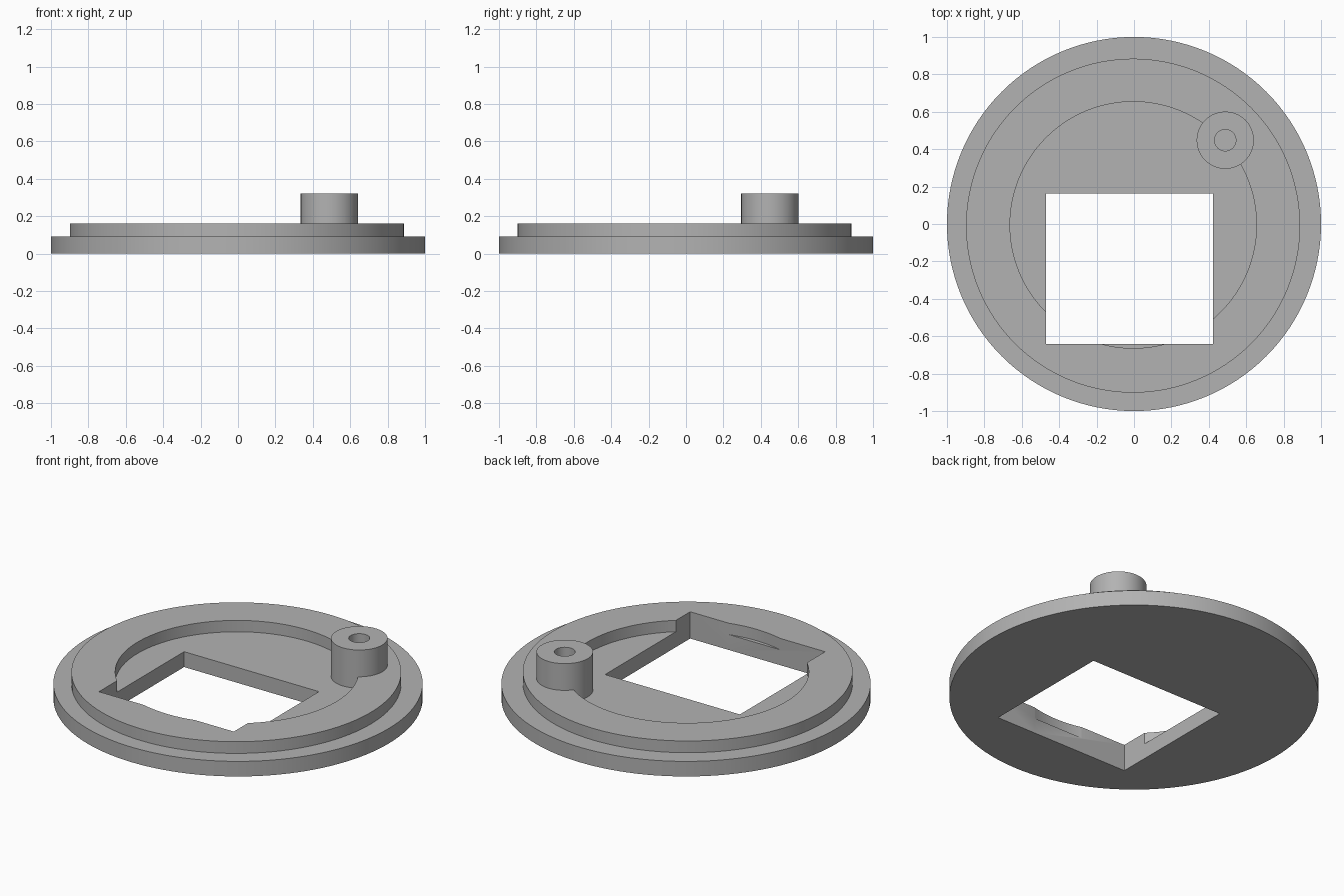
import bpy

old = bpy.data.objects.get("Cube")
if old:
    bpy.data.objects.remove(old, do_unlink=True)

grey = bpy.data.materials.new("plain_grey")
grey.use_nodes = True
colour = (0.45, 0.45, 0.45, 1)
grey.diffuse_color = colour
grey.node_tree.nodes["Principled BSDF"].inputs["Base Color"].default_value = colour


def finish(obj, name):
    obj.name = name
    obj.data.materials.append(grey)
    return obj


def cylinder(name, x, y, radius, z0, z1, sides=128):
    bpy.ops.mesh.primitive_cylinder_add(
        vertices=sides, radius=radius, depth=z1 - z0, location=(x, y, (z0 + z1) / 2))
    return finish(bpy.context.object, name)


def box(name, x0, x1, y0, y1, z0, z1):
    bpy.ops.mesh.primitive_cube_add(
        size=1, location=((x0 + x1) / 2, (y0 + y1) / 2, (z0 + z1) / 2))
    obj = bpy.context.object
    obj.scale = (x1 - x0, y1 - y0, z1 - z0)
    bpy.ops.object.transform_apply(location=False, rotation=False, scale=True)
    return finish(obj, name)


def combine(target, tool, operation):
    mod = target.modifiers.new(tool.name, "BOOLEAN")
    mod.operation, mod.object, mod.solver = operation, tool, "EXACT"
    bpy.context.view_layer.objects.active = target
    bpy.ops.object.modifier_apply(modifier=mod.name)
    bpy.data.objects.remove(tool, do_unlink=True)


FLOOR, RIM, BOSS_TOP = 0.092, 0.16, 0.32
bx, by = 0.488, 0.448

# Round base flange with a raised, slightly offset step
cover = cylinder("cover_plate", 0, 0, 1, 0, 0.09)
combine(cover, cylinder("step", -0.005, -0.009, 0.893, 0.04, RIM), "UNION")

# Shallow round recess in the top
combine(cover, cylinder("recess", -0.004, -0.005, 0.659, FLOOR, 0.5), "DIFFERENCE")

# Screw boss with a blind hole, straddling the recess wall
combine(cover, cylinder("boss", bx, by, 0.153, 0.05, BOSS_TOP, 64), "UNION")
combine(cover, cylinder("screw_hole", bx, by, 0.057, FLOOR, 0.5, 48), "DIFFERENCE")

# Rectangular window right through the plate
combine(cover, box("window", -0.47, 0.422, -0.642, 0.162, -0.2, 0.5), "DIFFERENCE")

bpy.ops.object.select_all(action="DESELECT")
cover.select_set(True)
bpy.context.view_layer.objects.active = cover
bpy.ops.object.shade_smooth_by_angle(angle=0.5)
